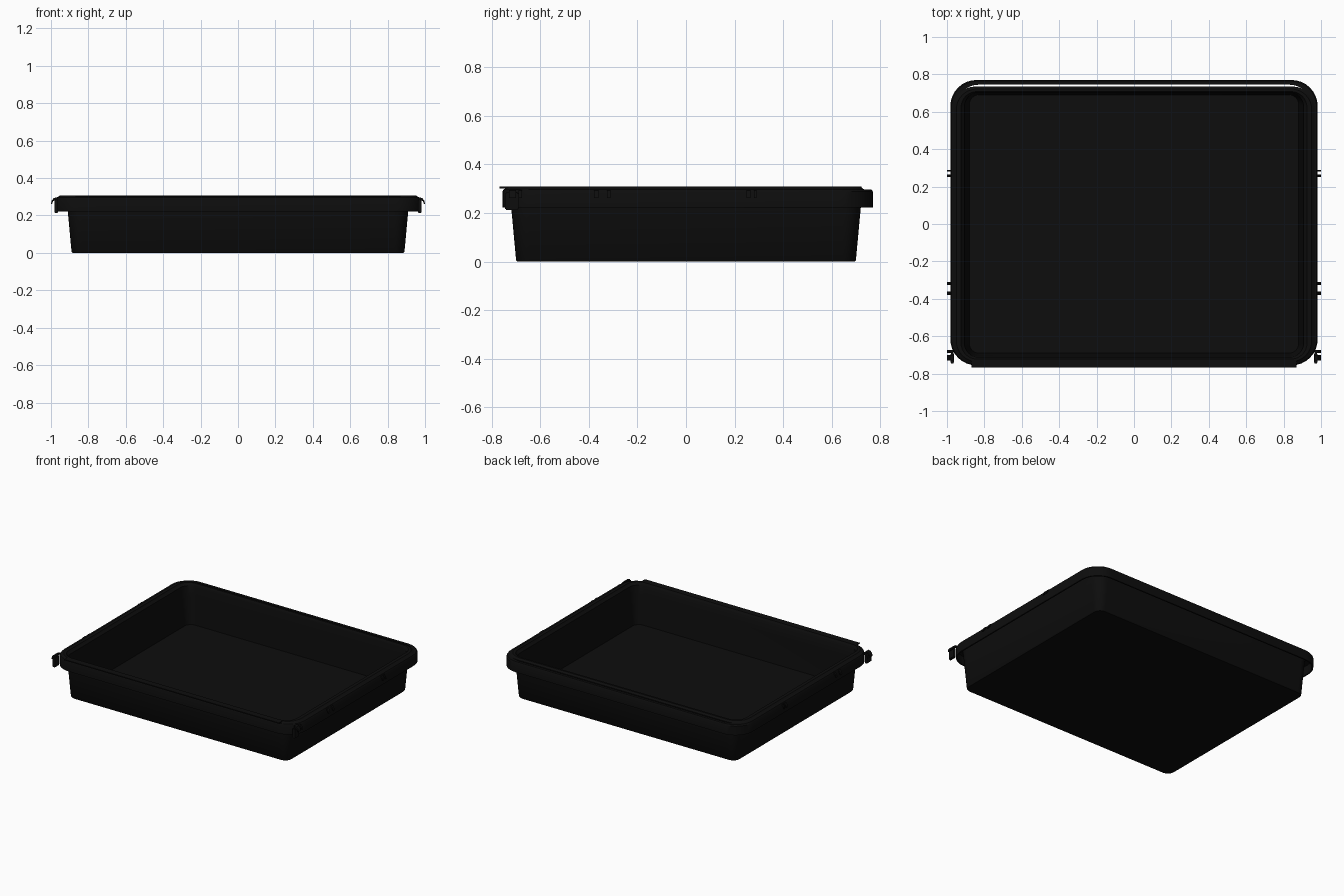
import bpy, bmesh, math

if "Cube" in bpy.data.objects:
    bpy.data.objects.remove(bpy.data.objects["Cube"])

mat = bpy.data.materials.new("black_plastic")
mat.diffuse_color = (0.004, 0.004, 0.004, 1)
mat.use_nodes = True
mat.node_tree.nodes["Principled BSDF"].inputs["Base Color"].default_value = mat.diffuse_color


def ring(bm, hx, y0, y1, z, r, seg=8):
    """Rounded rectangle loop, half width hx, from y0 to y1."""
    corners = [(hx - r, y1 - r, 0), (-hx + r, y1 - r, 90),
               (-hx + r, y0 + r, 180), (hx - r, y0 + r, 270)]
    loop = []
    for cx, cy, a0 in corners:
        for i in range(seg + 1):
            a = math.radians(a0 + 90 * i / seg)
            loop.append(bm.verts.new((cx + r * math.cos(a), cy + r * math.sin(a), z)))
    return loop


def finish(bm, name):
    bmesh.ops.recalc_face_normals(bm, faces=bm.faces)
    me = bpy.data.meshes.new(name)
    bm.to_mesh(me)
    bm.free()
    me.materials.append(mat)
    ob = bpy.data.objects.new(name, me)
    bpy.context.collection.objects.link(ob)
    bpy.ops.object.select_all(action='DESELECT')
    bpy.context.view_layer.objects.active = ob
    ob.select_set(True)
    bpy.ops.object.shade_smooth_by_angle(angle=math.radians(35))
    return ob


def loft(name, profile, capped):
    bm = bmesh.new()
    loops = [ring(bm, *p) for p in profile]
    pairs = list(zip(loops, loops[1:]))
    if capped:
        bm.faces.new(loops[0])
        bm.faces.new(loops[-1])
    else:
        pairs.append((loops[-1], loops[0]))
    for a, b in pairs:
        for i in range(len(a)):
            j = (i + 1) % len(a)
            bm.faces.new((a[i], a[j], b[j], b[i]))
    return finish(bm, name)


# Tray body: outer wall, flat lip with raised bead, inner wall and floor
loft("tray_body", [
    (0.885, -0.695, 0.695, 0.0, 0.05),
    (0.89, -0.70, 0.70, 0.006, 0.055),
    (0.91, -0.72, 0.72, 0.222, 0.075),
    (0.917, -0.724, 0.724, 0.285, 0.08),
    (0.968, -0.750, 0.735, 0.285, 0.12),
    (0.968, -0.750, 0.735, 0.297, 0.12),
    (0.958, -0.742, 0.726, 0.302, 0.115),
    (0.950, -0.736, 0.722, 0.308, 0.11),
    (0.925, -0.722, 0.708, 0.308, 0.085),
    (0.918, -0.716, 0.704, 0.298, 0.08),
    (0.907, -0.712, 0.702, 0.290, 0.075),
    (0.900, -0.708, 0.700, 0.222, 0.07),
    (0.880, -0.690, 0.690, 0.012, 0.05),
], True)

# Outer skirt, hollow underneath, leaving a narrow slot along the back
loft("rim_skirt", [
    (0.982, -0.756, 0.770, 0.222, 0.14),
    (0.982, -0.756, 0.770, 0.288, 0.14),
    (0.976, -0.752, 0.764, 0.297, 0.136),
    (0.950, -0.735, 0.745, 0.297, 0.12),
    (0.950, -0.735, 0.745, 0.290, 0.12),
    (0.972, -0.746, 0.760, 0.288, 0.13),
    (0.972, -0.746, 0.760, 0.222, 0.13),
], False)


def box(bm, x0, x1, y0, y1, z0, z1):
    v = bmesh.ops.create_cube(bm, size=1)["verts"]
    for p in v:
        p.co = ((x0 + x1) / 2 + p.co.x * (x1 - x0),
                (y0 + y1) / 2 + p.co.y * (y1 - y0),
                (z0 + z1) / 2 + p.co.z * (z1 - z0))


# Thin projecting edge along the front
bm = bmesh.new()
box(bm, -0.87, 0.87, -0.768, -0.73, 0.301, 0.308)
finish(bm, "front_edge")

# Small curved side clips, mirrored left and right
hook = [(0.965, 0.297), (0.985, 0.293), (0.996, 0.28), (1.0, 0.262),
        (0.994, 0.262), (0.988, 0.277), (0.965, 0.285)]
for label, s in (("right", 1), ("left", -1)):
    bm = bmesh.new()
    for y0, y1 in ((-0.69, -0.675), (-0.73, -0.70), (-0.325, -0.31),
                   (-0.38, -0.36), (0.25, 0.265), (0.28, 0.29)):
        a = [bm.verts.new((s * x, y0, z)) for x, z in hook]
        b = [bm.verts.new((s * x, y1, z)) for x, z in hook]
        bm.faces.new(a)
        bm.faces.new(b)
        for i in range(len(a)):
            j = (i + 1) % len(a)
            bm.faces.new((a[i], a[j], b[j], b[i]))
    finish(bm, label + "_side_clips")

    # Latch peg under each front corner
    bm = bmesh.new()
    box(bm, *sorted((s * 0.962, s * 0.982)), -0.745, -0.69, 0.212, 0.285)
    bmesh.ops.bevel(bm, geom=bm.edges[:], offset=0.004, segments=2, affect='EDGES')
    finish(bm, label + "_latch_peg")
